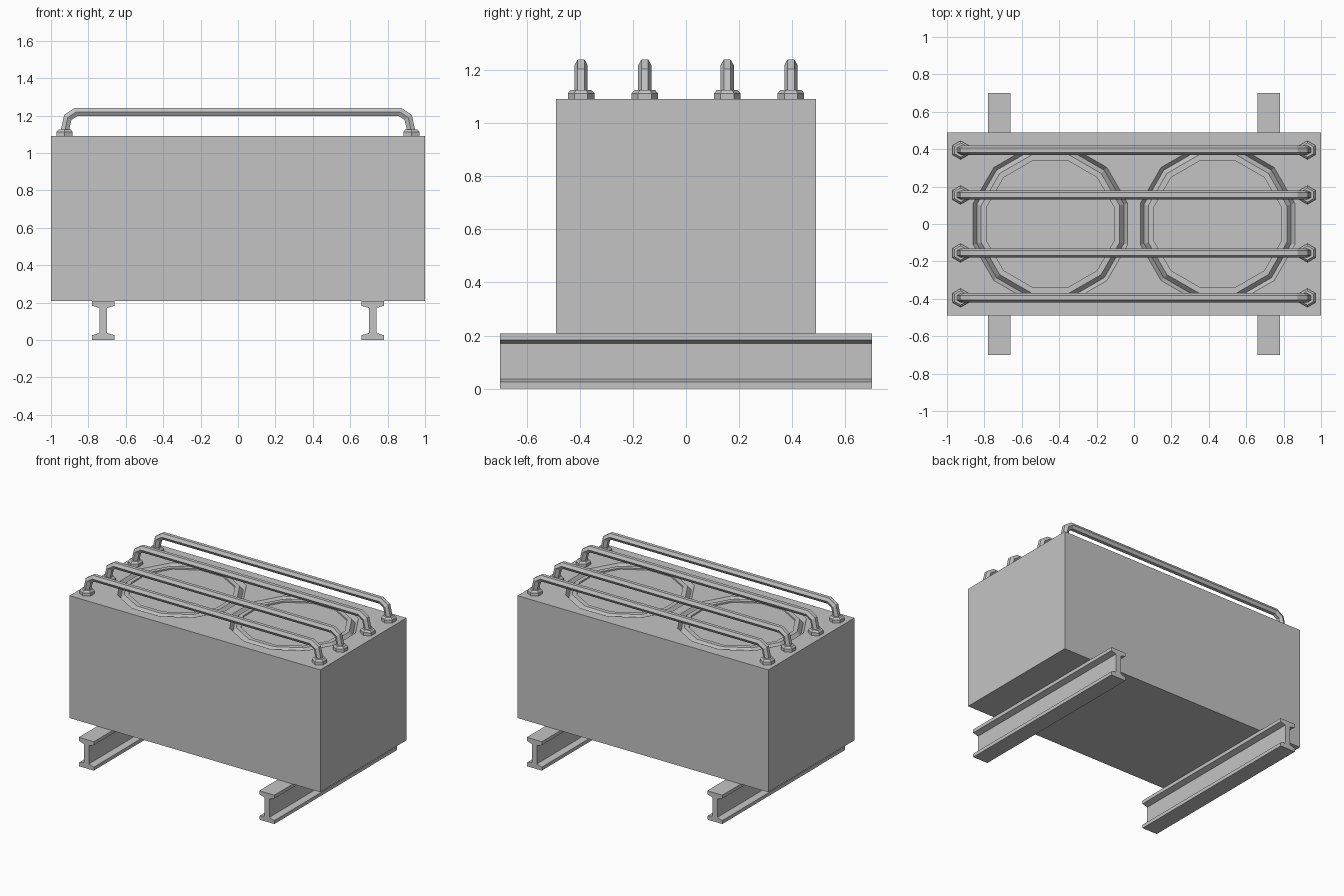
import bpy, bmesh, math
from mathutils import Vector

old = bpy.data.objects.get("Cube")
if old:
    bpy.data.objects.remove(old, do_unlink=True)

grey = bpy.data.materials.new("painted grey")
grey.use_nodes = True
COL = (0.55, 0.55, 0.55, 1)
grey.diffuse_color = COL
grey.node_tree.nodes["Principled BSDF"].inputs["Base Color"].default_value = COL


def finish(bm, name):
    bmesh.ops.recalc_face_normals(bm, faces=bm.faces)
    me = bpy.data.meshes.new(name)
    bm.to_mesh(me)
    bm.free()
    me.materials.append(grey)
    ob = bpy.data.objects.new(name, me)
    bpy.context.collection.objects.link(ob)
    return ob


def loft(bm, loops, caps=True):
    """Join vertex loops of equal length with quads and cap the ends."""
    n = len(loops[0])
    for a, b in zip(loops, loops[1:]):
        for i in range(n):
            j = (i + 1) % n
            bm.faces.new((a[i], a[j], b[j], b[i]))
    if caps:
        bm.faces.new(loops[0])
        bm.faces.new(loops[-1])


def ngon(bm, sides, radius, centre, turn):
    c = Vector(centre)
    return [bm.verts.new(c + Vector((radius * math.cos(a), radius * math.sin(a), 0)))
            for a in (turn + math.tau * i / sides for i in range(sides))]


# Main casing, with two twelve-sided fan recesses sunk into its top
TOP, BOTTOM = 1.09, 0.208
bm = bmesh.new()
corners = ((-1, -0.49), (1, -0.49), (1, 0.49), (-1, 0.49))
low = [bm.verts.new((x, y, BOTTOM)) for x, y in corners]
high = [bm.verts.new((x, y, TOP)) for x, y in corners]
loft(bm, [low, high], caps=False)
bm.faces.new(low)
rim = list(high)
edges = [bm.edges.get((rim[i], rim[(i + 1) % 4])) for i in range(4)]
# distance of the flats from the centre, and depth, from outside inwards
STEPS = ((0.413, 0), (0.393, 0.03), (0.37, 0), (0.34, 0), (0.34, 0.01))
for cx in (-0.447, 0.447):
    rings = [ngon(bm, 12, r / math.cos(math.pi / 12), (cx, 0, TOP - d), math.pi / 12)
             for r, d in STEPS]
    loft(bm, rings, caps=False)
    bm.faces.new(rings[-1])
    outer = rings[0]
    edges += [bm.edges.get((outer[i], outer[(i + 1) % 12])) for i in range(12)]
bmesh.ops.triangle_fill(bm, use_beauty=True, use_dissolve=False,
                        edges=edges, normal=(0, 0, 1))
finish(bm, "casing")

# Two I-beam feet running front to back
half = [(0.06, 0), (0.06, 0.025), (0.02, 0.037), (0.02, 0.171), (0.06, 0.183), (0.06, 0.208)]
section = half + [(-x, z) for x, z in reversed(half)]
for side, cx in (("left", 0.72), ("right", -0.72)):
    bm = bmesh.new()
    loft(bm, [[bm.verts.new((cx + x, y, z)) for x, z in section] for y in (-0.7, 0.7)])
    finish(bm, side + "_beam")

# Four guard rails of hexagonal bar, each with a hexagonal foot at both ends
path = [(-0.93, 1.10), (-0.91, 1.19), (-0.868, 1.218)]
path += [(-x, z) for x, z in reversed(path)]
pts = [Vector((x, 0, z)) for x, z in path]
for k, cy in enumerate((-0.395, -0.155, 0.155, 0.395), 1):
    bm = bmesh.new()
    loops = []
    for i, p in enumerate(pts):
        before = (p - pts[i - 1]).normalized() if i else (pts[1] - p).normalized()
        after = (pts[i + 1] - p).normalized() if i < len(pts) - 1 else before
        tangent = (before + after).normalized()
        up = Vector((-tangent.z, 0, tangent.x))
        stretch = 1 / max(tangent.dot(before), 0.5)   # mitred corners
        loops.append([bm.verts.new(p + Vector((0, cy + 0.025 * math.cos(a), 0))
                                   + up * 0.025 * math.sin(a) * stretch)
                      for a in (math.tau * j / 6 for j in range(6))])
    loft(bm, loops)
    finish(bm, f"guard_rail_{k}")
    for side, cx in (("left", 0.927), ("right", -0.927)):
        bm = bmesh.new()
        loft(bm, [ngon(bm, 6, r, (cx, cy, z), math.pi / 6)
                  for r, z in ((0.05, TOP), (0.05, 1.112), (0.038, 1.125))])
        finish(bm, f"rail_foot_{side}_{k}")
